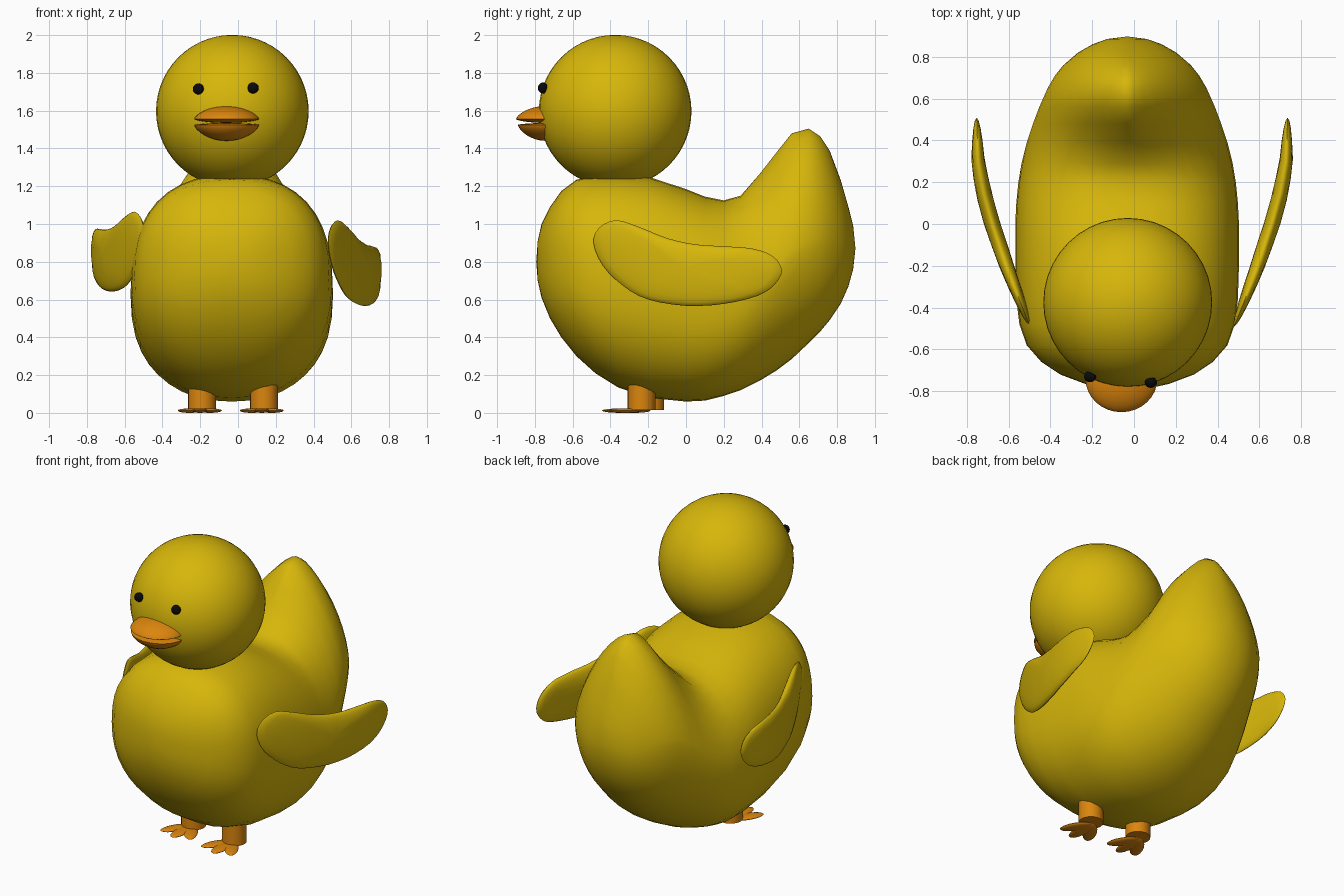
import bpy, bmesh, math
from mathutils import Vector, Matrix

old = bpy.data.objects.get("Cube")
if old:
    bpy.data.objects.remove(old, do_unlink=True)


def material(name, rgb):
    m = bpy.data.materials.new(name)
    m.use_nodes = True
    m.diffuse_color = (*rgb, 1)
    bsdf = next(n for n in m.node_tree.nodes if n.type == 'BSDF_PRINCIPLED')
    bsdf.inputs["Base Color"].default_value = (*rgb, 1)
    bsdf.inputs["Roughness"].default_value = 0.6
    return m


YELLOW = material("duckling yellow", (0.68, 0.47, 0.003))
ORANGE = material("beak orange", (0.71, 0.235, 0.004))
BLACK = material("eye black", (0.003, 0.003, 0.003))


def finish(name, bm, mat, sharp=40):
    bmesh.ops.recalc_face_normals(bm, faces=bm.faces)
    me = bpy.data.meshes.new(name)
    bm.to_mesh(me)
    bm.free()
    ob = bpy.data.objects.new(name, me)
    bpy.context.collection.objects.link(ob)
    me.materials.append(mat)
    bpy.ops.object.select_all(action='DESELECT')
    ob.select_set(True)
    bpy.context.view_layer.objects.active = ob
    bpy.ops.object.shade_smooth_by_angle(angle=math.radians(sharp))


def loft(bm, rings, start, end):
    """Skin closed rings of equal size and close both ends to a point."""
    vs = [[bm.verts.new(p) for p in r] for r in rings]
    n = len(vs[0])
    for a, b in zip(vs, vs[1:]):
        for i in range(n):
            j = (i + 1) % n
            bm.faces.new((a[i], a[j], b[j], b[i]))
    for ring, tip in ((vs[0], start), (vs[-1], end)):
        t = bm.verts.new(tip)
        for i in range(n):
            bm.faces.new((ring[i], ring[(i + 1) % n], t))


def ball(bm, loc, size, u=32, v=20, turn=0.0):
    mat = Matrix.Translation(loc) @ Matrix.Rotation(turn, 4, 'Z') @ Matrix.Diagonal((*size, 1))
    return bmesh.ops.create_uvsphere(bm, u_segments=u, v_segments=v, radius=1, matrix=mat)["verts"]


def smooth_loop(pts, steps=3):
    """Closed Catmull-Rom curve through the points."""
    out, n = [], len(pts)
    for i in range(n):
        p0, p1, p2, p3 = (Vector(pts[(i + k) % n]) for k in (-1, 0, 1, 2))
        for s in range(steps):
            t = s / steps
            out.append(0.5 * (2 * p1 + (p2 - p0) * t + (2 * p0 - 5 * p1 + 4 * p2 - p3) * t * t
                              + (3 * p1 - p0 - 3 * p2 + p3) * t ** 3))
    return out


def ramp(y, a, b):
    t = min(1, max(0, (y - a) / (b - a)))
    return t * t * (3 - 2 * t)


# Body and upturned tail: y, bottom, top, half width
CX = -0.033
STATIONS = [
    (-0.785, 0.70, 0.91, 0.11), (-0.765, 0.61, 1.00, 0.20), (-0.72, 0.50, 1.09, 0.32),
    (-0.66, 0.40, 1.175, 0.41), (-0.58, 0.30, 1.235, 0.48), (-0.48, 0.21, 1.255, 0.515),
    (-0.36, 0.135, 1.26, 0.53), (-0.20, 0.08, 1.25, 0.535), (0.0, 0.06, 1.185, 0.535),
    (0.10, 0.065, 1.145, 0.53), (0.20, 0.09, 1.125, 0.52), (0.29, 0.12, 1.15, 0.505),
    (0.39, 0.17, 1.265, 0.48), (0.48, 0.225, 1.38, 0.45), (0.56, 0.285, 1.48, 0.42),
    (0.65, 0.37, 1.505, 0.38), (0.71, 0.43, 1.465, 0.345), (0.76, 0.49, 1.39, 0.305),
    (0.82, 0.58, 1.23, 0.235), (0.86, 0.67, 1.09, 0.165), (0.885, 0.76, 0.99, 0.095),
]
rings = []
for y, lo, hi, w in STATIONS:
    mid = lo + (0.49 - 0.05 * ramp(y, -0.1, 0.4)) * (hi - lo)
    # upper half: full over the breast, pinched to a ridge along the tail
    upper = 2.4 - 0.95 * ramp(y, 0.1, 0.5) + 0.4 * ramp(y, 0.72, 0.86)
    lower = 2.25 - 0.2 * ramp(y, 0.1, 0.5)
    ring = []
    for k in range(40):
        c, s = math.cos(math.tau * k / 40), math.sin(math.tau * k / 40)
        power = upper if s > 0 else lower
        x = math.copysign(abs(c) ** (2 / power), c) * w
        h = math.copysign(abs(s) ** (2 / power), s)
        ring.append((CX + x, y, mid + h * (hi - mid if h > 0 else mid - lo)))
    rings.append(ring)
bm = bmesh.new()
loft(bm, rings, (CX, -0.793, 0.8), (CX, 0.897, 0.87))
finish("body", bm, YELLOW, 60)

# Head
bm = bmesh.new()
ball(bm, (-0.03, -0.375, 1.597), (0.404, 0.404, 0.404), 40, 28)
finish("head", bm, YELLOW)

# Eyes
for name, loc in (("right_eye", (-0.21, -0.73, 1.715)), ("left_eye", (0.08, -0.757, 1.72))):
    bm = bmesh.new()
    ball(bm, loc, (0.029, 0.027, 0.029), 16, 10)
    finish(name, bm, BLACK)

# Beak halves: balls flattened differently above and below their seam, thinning to the rim
for name, z, up, down, depth in (("upper_beak", 1.555, 0.07, 0.02, 0.16),
                                 ("lower_beak", 1.525, 0.01, 0.085, 0.15)):
    bm = bmesh.new()
    for v in ball(bm, (0, 0, 0), (0.172, depth, 1), 32, 16):
        h = abs(v.co.z) ** 1.35
        v.co.z = h * up if v.co.z > 0 else -h * down
        v.co += Vector((-0.06, -0.74, z))
    finish(name, bm, ORANGE, 60)

# Wings: lens-shaped paddles bent outward along a path
OUTLINE = [(-0.49, 0.90), (-0.46, 0.98), (-0.37, 1.02), (-0.25, 0.985), (-0.1, 0.925),
           (0.05, 0.892), (0.2, 0.882), (0.35, 0.87), (0.46, 0.83), (0.508, 0.755),
           (0.47, 0.68), (0.38, 0.62), (0.2, 0.577), (0.0, 0.567), (-0.2, 0.60),
           (-0.33, 0.67), (-0.44, 0.78)]
BEND = [(-0.5, 0.475), (-0.35, 0.535), (-0.2, 0.592), (0.0, 0.66), (0.15, 0.702),
        (0.3, 0.728), (0.52, 0.735)]
THICK = 0.04


def bend(y):
    for (y0, x0), (y1, x1) in zip(BEND, BEND[1:]):
        if y <= y1:
            break
    return x0 + (x1 - x0) * (y - y0) / (y1 - y0)


def wing_point(side, y, z, off):
    x = bend(y) + off
    if side < 0:  # the right wing sits higher, with its tip raised
        return (-x - 0.018, y, z + 0.075 + 0.08 * y)
    return (x, y, z)


edge = smooth_loop(OUTLINE)
center = Vector((0.0, 0.77))
for name, side in (("left_wing", 1), ("right_wing", -1)):
    rings = []
    for k in range(1, 14):
        a = math.pi * k / 14
        s, off = math.sin(a), THICK * math.cos(a)
        rings.append([wing_point(side, *(center + (p - center) * s), off) for p in edge])
    bm = bmesh.new()
    loft(bm, rings, wing_point(side, *center, THICK), wing_point(side, *center, -THICK))
    finish(name, bm, YELLOW, 60)

# Legs and three-toed feet
for side, x, y in (("left", 0.138, -0.235), ("right", -0.19, -0.19)):
    bm = bmesh.new()
    bmesh.ops.create_cone(bm, cap_ends=True, segments=24, radius1=0.074, radius2=0.074,
                          depth=0.2, matrix=Matrix.Translation((x, y, 0.115)))
    finish(side + "_leg", bm, ORANGE)
    bm = bmesh.new()
    for ang, length in ((-0.55, 0.205), (0.0, 0.21), (0.55, 0.205)):
        d = Vector((math.sin(ang), -math.cos(ang), 0))
        ball(bm, Vector((x - 0.012, y, 0.012)) + d * length * 0.5,
             (0.042, length * 0.5, 0.012), 16, 8, ang)
    finish(side + "_foot", bm, ORANGE)
